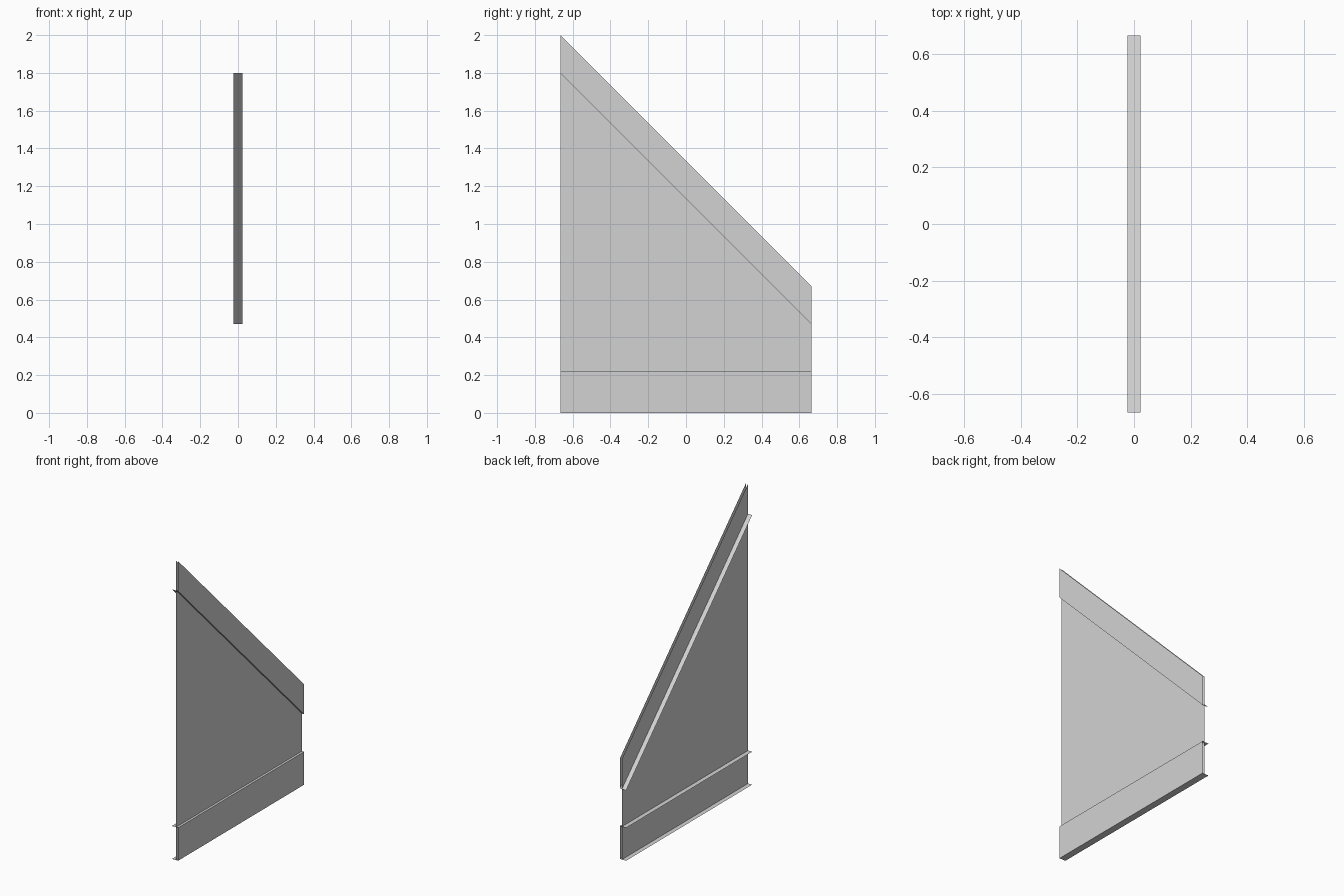
import bpy

if "Cube" in bpy.data.objects:
    bpy.data.objects.remove(bpy.data.objects["Cube"], do_unlink=True)

# One plain grey for every sheet
grey = bpy.data.materials.new("light_grey")
grey.use_nodes = True
colour = (0.65, 0.65, 0.65, 1)
grey.diffuse_color = colour
grey.node_tree.nodes["Principled BSDF"].inputs["Base Color"].default_value = colour

HALF_X, HALF_Y = 0.023, 0.665     # overall half sizes
WEB_X = 0.0075                    # plane of the main sheet
TALL, SHORT = 2.0, 0.67           # heights at the front and back ends
TOP_BAND, LOW_BAND = 0.2, 0.22    # band heights


def sheet(name, points):
    mesh = bpy.data.meshes.new(name)
    mesh.from_pydata(points, [], [range(len(points))])
    mesh.materials.append(grey)
    obj = bpy.data.objects.new(name, mesh)
    bpy.context.collection.objects.link(obj)


def upright(name, x, low, high):
    """Vertical sheet between two edges given as (front z, back z)."""
    sheet(name, [(x, -HALF_Y, low[0]), (x, HALF_Y, low[1]),
                 (x, HALF_Y, high[1]), (x, -HALF_Y, high[0])])


def flange(name, edge):
    """Narrow strip across the full width along an edge."""
    sheet(name, [(-HALF_X, -HALF_Y, edge[0]), (HALF_X, -HALF_Y, edge[0]),
                 (HALF_X, HALF_Y, edge[1]), (-HALF_X, HALF_Y, edge[1])])


base = (0, 0)
shelf = (LOW_BAND, LOW_BAND)
slope = (TALL - TOP_BAND, SHORT - TOP_BAND)
top = (TALL, SHORT)

# Main sheet and the two bands standing off it
upright("main_panel", WEB_X, base, top)
upright("lower_band", HALF_X, base, shelf)
upright("upper_band", HALF_X, slope, top)

# Cross strips
flange("bottom_flange", base)
flange("lower_flange", shelf)
flange("sloped_flange", slope)
